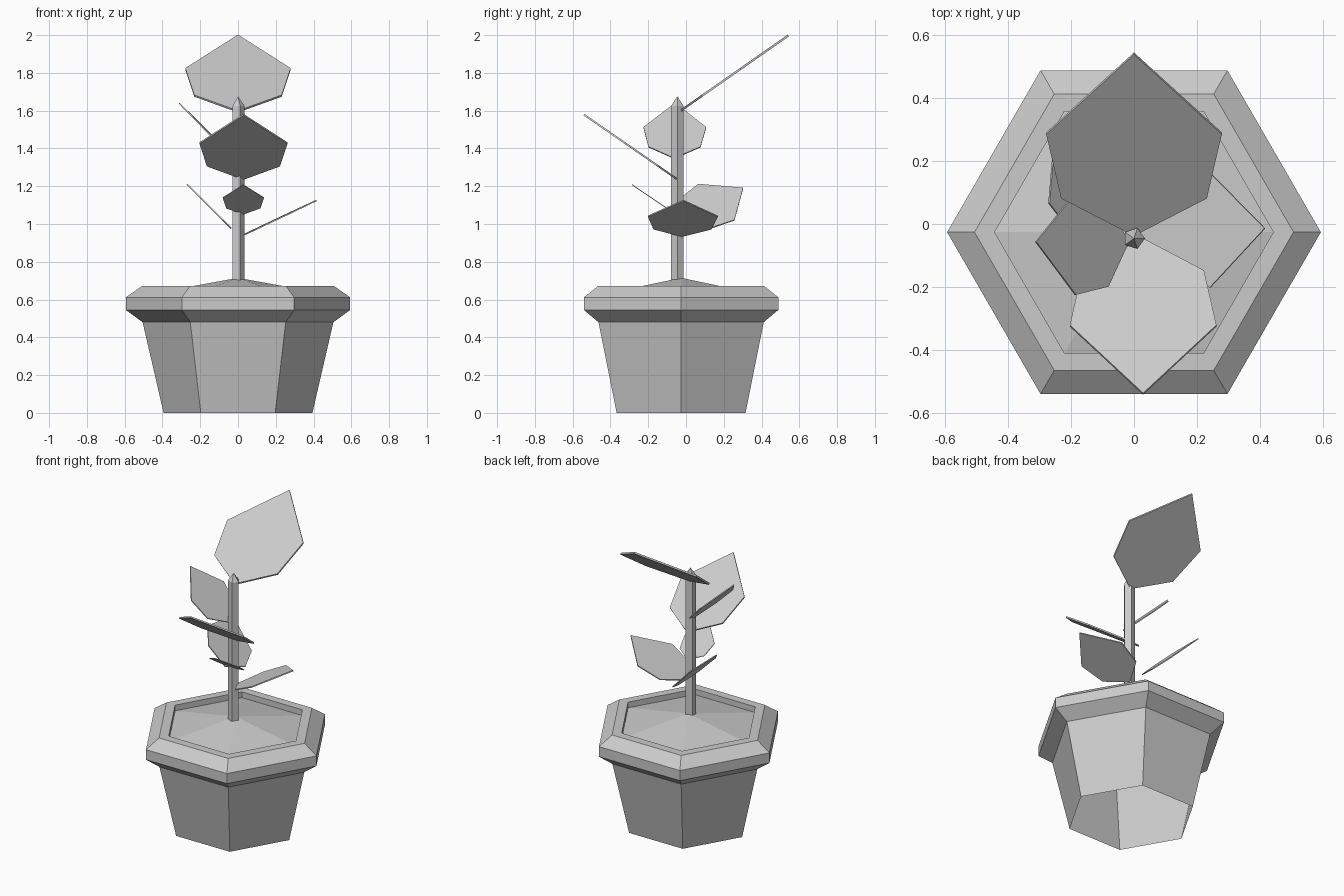
import bpy
from math import cos, sin, tau
from mathutils import Vector

if "Cube" in bpy.data.objects:
    bpy.data.objects.remove(bpy.data.objects["Cube"])


def make_object(name, verts, faces):
    mesh = bpy.data.meshes.new(name)
    mesh.from_pydata(verts, [], faces)
    mesh.update()
    obj = bpy.data.objects.new(name, mesh)
    bpy.context.collection.objects.link(obj)
    return obj


def lathe(name, profile, sides, centre, apex=None):
    """Spin (radius, z) points with few sides; optionally close at an apex height."""
    verts = [(centre[0] + r * cos(tau * k / sides), centre[1] + r * sin(tau * k / sides), z)
             for r, z in profile for k in range(sides)]
    faces = []
    for i in range(len(profile) - 1):
        for k in range(sides):
            a, b = i * sides + k, i * sides + (k + 1) % sides
            faces.append((a, b, b + sides, a + sides))
    if apex is not None:
        top = len(verts)
        verts.append((centre[0], centre[1], apex))
        first = top - sides
        faces += [(first + k, first + (k + 1) % sides, top) for k in range(sides)]
    return make_object(name, verts, faces)


def leaf(name, base, tip, half_width, side=None):
    """Flat pointed blade from base to tip with a little thickness."""
    base, tip = Vector(base), Vector(tip)
    d = tip - base
    w = Vector(side) if side else d.cross(Vector((0, 0, 1)))
    w = w.normalized() * half_width
    outline = [(0, 0), (0.207, 0.83), (0.56, 1), (1, 0), (0.56, -1), (0.207, -0.83)]
    obj = make_object(name, [base + d * t + w * s for t, s in outline], [range(6)])
    solid = obj.modifiers.new("thickness", 'SOLIDIFY')
    solid.thickness = 0.016 * d.length
    solid.offset = 0


# Hexagonal pot, open underneath, with a bevelled rim
pot_centre = (0, -0.026)
lathe("pot", [(0.394, 0), (0.505, 0.48), (0.594, 0.545), (0.594, 0.612),
              (0.507, 0.672), (0.443, 0.672), (0.443, 0.634)], 6, pot_centre)

# Mounded soil
lathe("soil", [(0.443, 0.634)], 6, pot_centre, apex=0.715)

# Five-sided stem with pointed top
lathe("stem", [(0.035, 0.69), (0.035, 1.625)], 5, (0, -0.046), apex=1.676)

# Leaves
leaf("top_leaf", (0, -0.035, 1.595), (0, 0.542, 1.998), 0.279)
leaf("upper_front_leaf", (0.029, -0.048, 1.238), (0.029, -0.54, 1.579), 0.233)
leaf("upper_left_leaf", (-0.02, -0.062, 1.347), (-0.312, -0.057, 1.64), 0.166)
leaf("lower_front_leaf", (0.028, -0.055, 1.052), (0.028, -0.286, 1.208), 0.109)
leaf("lower_right_leaf", (0.015, -0.02, 0.935), (0.416, -0.014, 1.125), 0.185)
leaf("lower_back_leaf", (-0.08, -0.02, 1.02), (-0.25, 0.303, 1.19), 0.165, side=(1, 1, -1))
